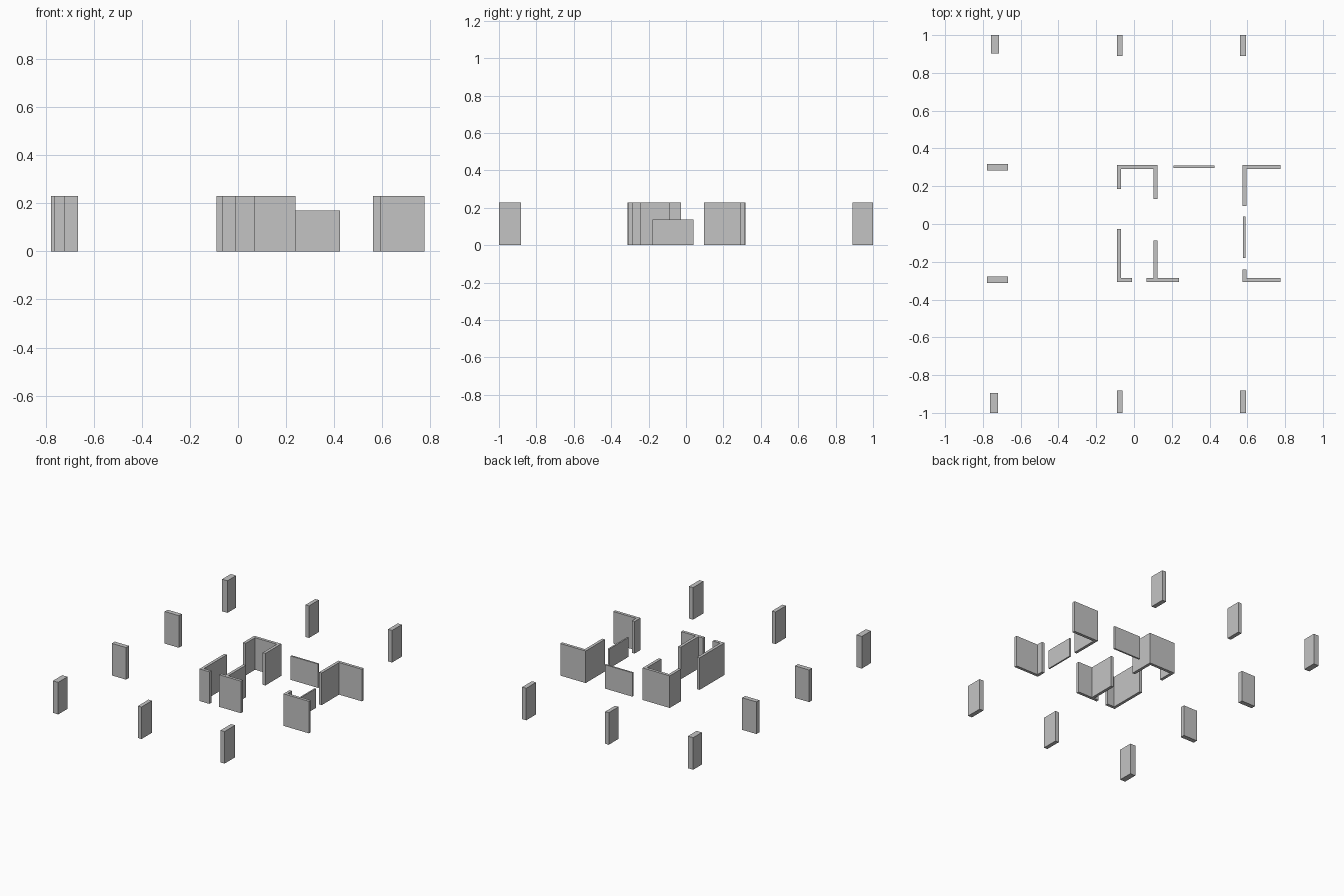
import bpy
import bmesh

cube = bpy.data.objects.get("Cube")
if cube:
    bpy.data.objects.remove(cube, do_unlink=True)

WALL_H = 0.229
grey = bpy.data.materials.new("plain grey")
grey.use_nodes = True
grey.diffuse_color = (0.55, 0.55, 0.55, 1)
grey.node_tree.nodes["Principled BSDF"].inputs["Base Color"].default_value = grey.diffuse_color


def extrude_plan(name, outline, height=WALL_H):
    """Raise a floor-plan outline into a solid standing on the ground."""
    bm = bmesh.new()
    base = bm.faces.new([bm.verts.new((x, y, 0)) for x, y in outline])
    raised = bmesh.ops.extrude_face_region(bm, geom=[base], use_keep_orig=True)
    top = [v for v in raised["geom"] if isinstance(v, bmesh.types.BMVert)]
    bmesh.ops.translate(bm, verts=top, vec=(0, 0, height))
    bmesh.ops.recalc_face_normals(bm, faces=bm.faces[:])
    mesh = bpy.data.meshes.new(name)
    bm.to_mesh(mesh)
    bm.free()
    mesh.materials.append(grey)
    obj = bpy.data.objects.new(name, mesh)
    bpy.context.collection.objects.link(obj)
    return obj


def block(name, x0, x1, y0, y1, height=WALL_H):
    return extrude_plan(name, [(x0, y0), (x1, y0), (x1, y1), (x0, y1)], height)


# Outer pillars along the front and back edges
for side, sign, corner_x, corner_end, inner_end in (
        ("back", 1, -0.757, 0.902, 0.89), ("front", -1, -0.762, 0.895, 0.882)):
    for spot, x0, x1, end in (("right", corner_x, corner_x + 0.042, corner_end),
                              ("middle", -0.09, -0.062, inner_end),
                              ("left", 0.562, 0.594, inner_end)):
        y0, y1 = sorted((sign * end, sign))
        block(f"{side}_{spot}_pillar", x0, x1, y0, y1)

# Wide pillars on the right edge
block("right_back_pillar", -0.778, -0.666, 0.284, 0.317)
block("right_front_pillar", -0.778, -0.666, -0.312, -0.279)

# Shared wall lines: west, middle and east walls, back and front walls
W0, W1 = -0.09, -0.069
M0, M1 = 0.103, 0.124
E0, E1, END = 0.574, 0.595, 0.775
B0, B1 = 0.291, 0.312
F0, F1 = -0.307, -0.286

extrude_plan("back_room_wall", [
    (W0, 0.185), (W1, 0.185), (W1, B0), (M0, B0),
    (M0, 0.132), (M1, 0.132), (M1, B1), (W0, B1)])
extrude_plan("back_left_corner_wall", [
    (E0, 0.095), (E1, 0.095), (E1, B0), (END, B0), (END, B1), (E0, B1)])
extrude_plan("front_right_corner_wall", [
    (W0, F0), (-0.011, F0), (-0.011, F1), (W1, F1), (W1, -0.026), (W0, -0.026)])
extrude_plan("front_tee_wall", [
    (0.066, F0), (0.238, F0), (0.238, F1), (M1, F1),
    (M1, -0.088), (M0, -0.088), (M0, F1), (0.066, F1)])
extrude_plan("front_left_corner_wall", [
    (E0, F0), (END, F0), (END, F1), (E1, F1), (E1, -0.24), (E0, -0.24)])

# Low thin panels standing in the gaps
block("back_low_panel", 0.208, 0.425, 0.297, 0.309, 0.17)
block("left_low_panel", 0.578, 0.589, -0.179, 0.039, 0.138)
